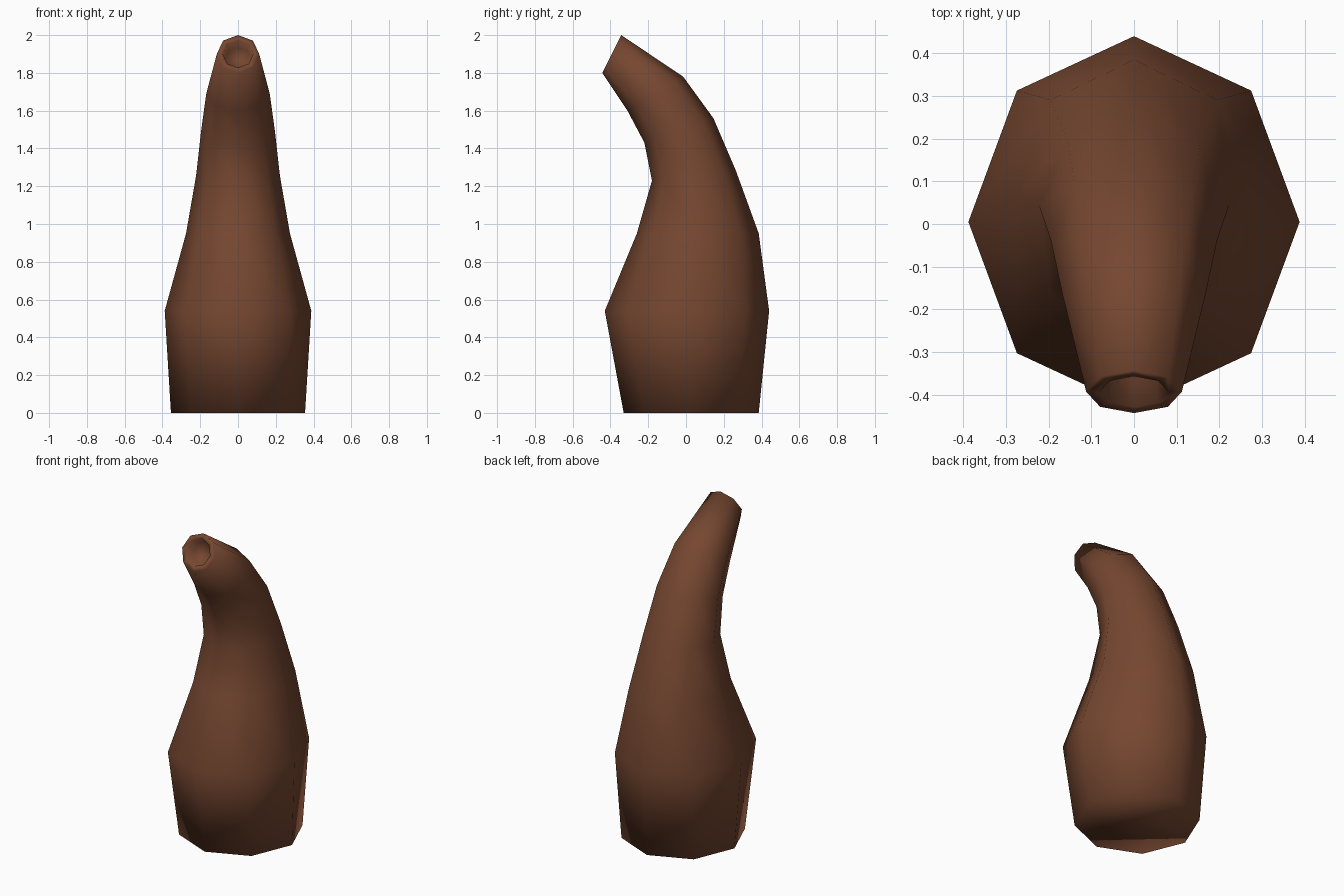
import bpy, bmesh, math
from mathutils import Vector

if "Cube" in bpy.data.objects:
    bpy.data.objects.remove(bpy.data.objects["Cube"])

# Rings from base to tip: front (y, z), back (y, z), half width
RINGS = [
    ((-0.33, 0.00), (0.385, 0.00), 0.355),
    ((-0.43, 0.54), (0.44, 0.54), 0.388),
    ((-0.26, 0.95), (0.385, 0.95), 0.275),
    ((-0.18, 1.23), (0.265, 1.28), 0.222),
    ((-0.22, 1.43), (0.145, 1.56), 0.195),
    ((-0.31, 1.60), (-0.015, 1.78), 0.168),
    ((-0.443, 1.80), (-0.343, 2.00), 0.112),
]
SIDES = 8
bm = bmesh.new()


def add_ring(front, back, half, scale=1.0, shift=Vector((0, 0, 0))):
    f, b = Vector((0, *front)), Vector((0, *back))
    mid, arm = (f + b) / 2, (b - f) / 2 * scale
    verts = []
    for i in range(SIDES):
        a = 2 * math.pi * i / SIDES
        verts.append(bm.verts.new(mid + shift + arm * math.cos(a)
                                  + Vector((half * scale * math.sin(a), 0, 0))))
    return verts


# Curved body, then tip rim and shallow hollow
loops = [add_ring(*r) for r in RINGS]
tip_dir = Vector((0, -0.894, 0.447))
loops.append(add_ring(*RINGS[-1], scale=0.72))
loops.append(add_ring(*RINGS[-1], scale=0.66, shift=tip_dir * -0.07))
for lo, hi in zip(loops, loops[1:]):
    for i in range(SIDES):
        j = (i + 1) % SIDES
        bm.faces.new((lo[i], lo[j], hi[j], hi[i]))
bm.faces.new(loops[0])
bm.faces.new(loops[-1])
bmesh.ops.recalc_face_normals(bm, faces=bm.faces)
for f in bm.faces:
    f.smooth = True

mesh = bpy.data.meshes.new("curved_horn")
bm.to_mesh(mesh)
bm.free()
horn = bpy.data.objects.new("curved_horn", mesh)
bpy.context.collection.objects.link(horn)

# Single brown colour
brown = bpy.data.materials.new("brown")
brown.diffuse_color = (0.18, 0.063, 0.03, 1)
brown.use_nodes = True
brown.node_tree.nodes["Principled BSDF"].inputs["Base Color"].default_value = brown.diffuse_color
mesh.materials.append(brown)
